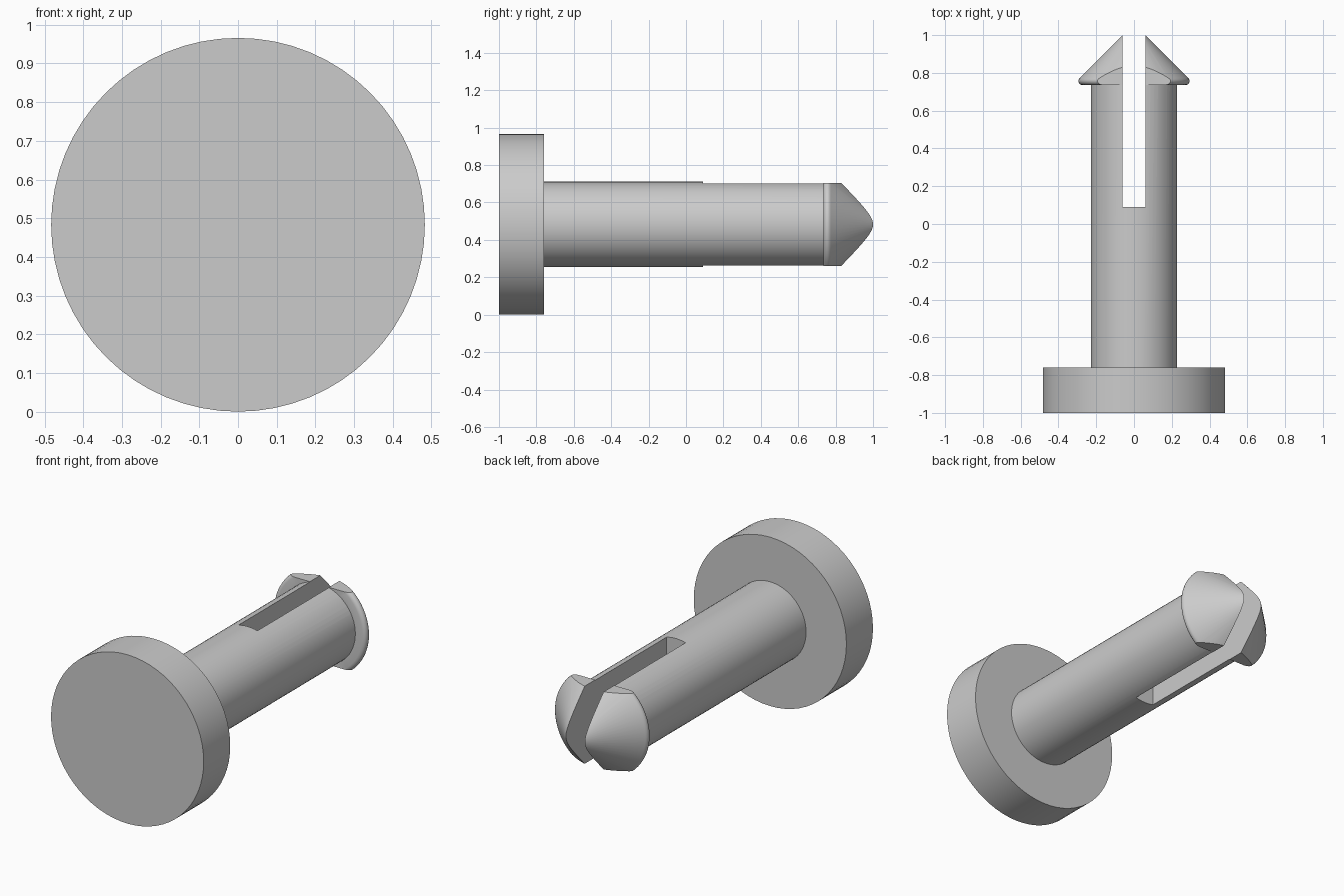
import bpy
import bmesh
import math
from mathutils import Vector

AXIS_Z = 0.483
SEGMENTS = 64

old = bpy.data.objects.get("Cube")
if old:
    bpy.data.objects.remove(old, do_unlink=True)

grey = bpy.data.materials.new("plain grey")
grey.use_nodes = True
grey.diffuse_color = (0.6, 0.6, 0.6, 1)
grey.node_tree.nodes["Principled BSDF"].inputs["Base Color"].default_value = (0.6, 0.6, 0.6, 1)


def finish_mesh(name, bm):
    bmesh.ops.recalc_face_normals(bm, faces=bm.faces)
    mesh = bpy.data.meshes.new(name)
    bm.to_mesh(mesh)
    bm.free()
    mesh.materials.append(grey)
    obj = bpy.data.objects.new(name, mesh)
    bpy.context.collection.objects.link(obj)
    return obj


def lathe(profile):
    """Revolve (radius, y) points around the long axis of the pin."""
    bm = bmesh.new()
    verts = [bm.verts.new((r, y, AXIS_Z)) for r, y in profile]
    edges = [bm.edges.new(pair) for pair in zip(verts, verts[1:])]
    bmesh.ops.spin(bm, geom=verts + edges, cent=(0, 0, AXIS_Z), axis=(0, 1, 0),
                   angle=math.tau, steps=SEGMENTS, use_duplicate=False)
    bmesh.ops.remove_doubles(bm, verts=bm.verts, dist=0.0001)
    return bm


def slice_off(bm, point, normal):
    """Remove everything on the normal side of a plane and cap the cut."""
    geom = list(bm.verts) + list(bm.edges) + list(bm.faces)
    cut = bmesh.ops.bisect_plane(bm, geom=geom, plane_co=point, plane_no=normal,
                                 clear_outer=True)["geom_cut"]
    rim = [e for e in cut if isinstance(e, bmesh.types.BMEdge)]
    bmesh.ops.holes_fill(bm, edges=rim, sides=0)


def combine(target, tool, operation):
    """Apply a boolean and discard the tool object."""
    mod = target.modifiers.new(operation, "BOOLEAN")
    mod.operation = operation
    mod.solver = "EXACT"
    mod.object = tool
    bpy.context.view_layer.update()
    graph = bpy.context.evaluated_depsgraph_get()
    result = bpy.data.meshes.new_from_object(target.evaluated_get(graph))
    target.modifiers.clear()
    target.data = result
    bpy.data.objects.remove(tool, do_unlink=True)


# Wide round head
head = finish_mesh("head", lathe([(0, -1), (0.483, -1), (0.483, -0.76), (0, -0.76)]))

# Straight shaft
shaft = finish_mesh("split_shaft", lathe([(0, -0.76), (0.228, -0.76), (0.228, 0.76), (0, 0.76)]))

# Barbed conical tip with rounded rim, flattened above and below
tip_bm = lathe([(0, 0.735), (0.272, 0.735), (0.284, 0.738), (0.292, 0.746), (0.295, 0.757),
                (0.292, 0.767), (0.285, 0.775), (0, 1.06)])
for side in (-1, 1):
    slice_off(tip_bm, Vector((0, 0, AXIS_Z + side * 0.222)), Vector((0, 0, side)))
combine(shaft, finish_mesh("barbed_tip", tip_bm), "UNION")

# Slot splitting the end into two prongs
slot_bm = bmesh.new()
bmesh.ops.create_cube(slot_bm, size=1)
for v in slot_bm.verts:
    v.co = (v.co.x * 0.12, 0.09 if v.co.y < 0 else 1.2, AXIS_Z + v.co.z)
combine(shaft, finish_mesh("slot_cutter", slot_bm), "DIFFERENCE")

# Smooth round walls, crisp edges
for obj in (head, shaft):
    bpy.ops.object.select_all(action="DESELECT")
    obj.select_set(True)
    bpy.context.view_layer.objects.active = obj
    bpy.ops.object.shade_smooth_by_angle(angle=math.radians(35))
